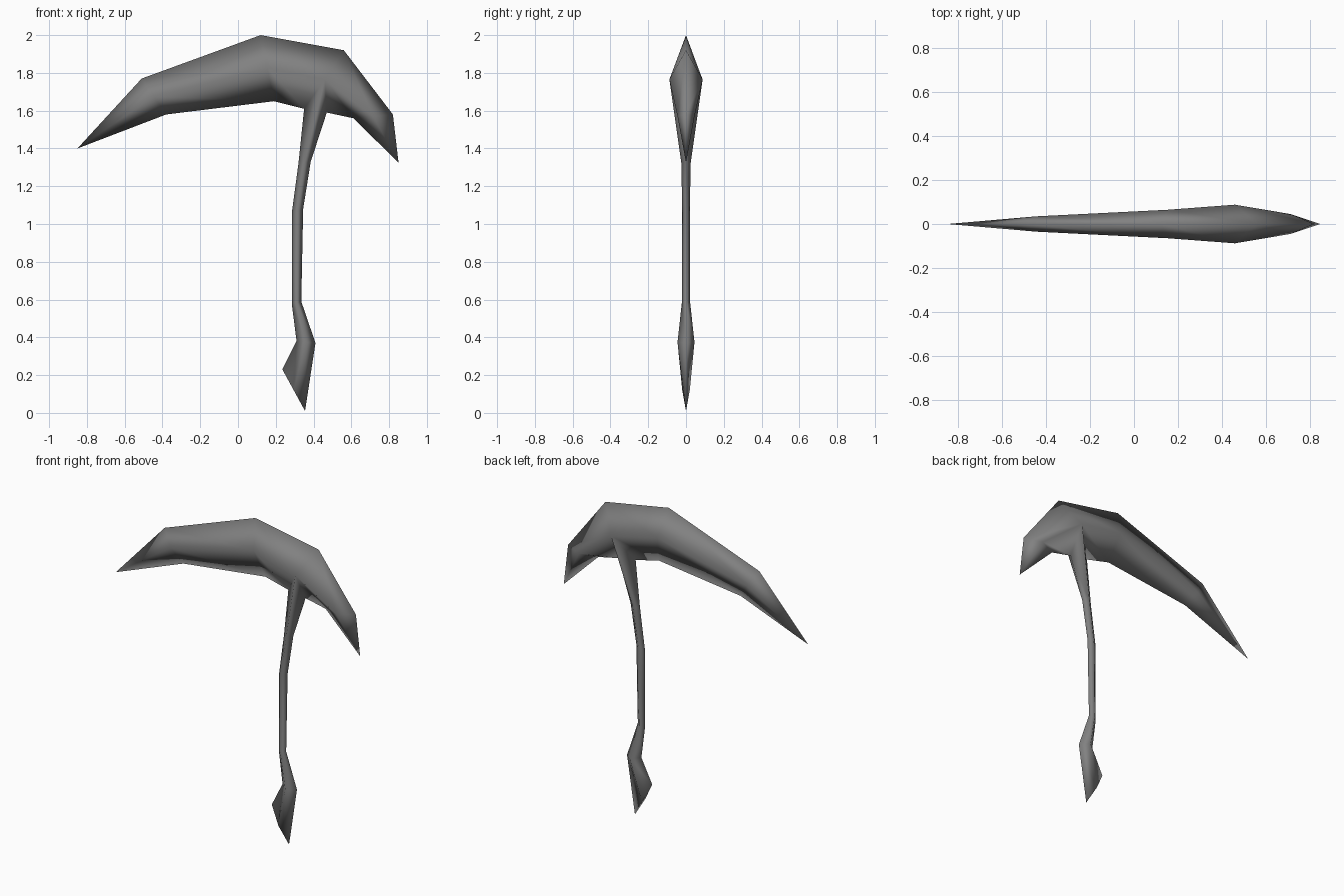
import bpy, bmesh

if "Cube" in bpy.data.objects:
    bpy.data.objects.remove(bpy.data.objects["Cube"])

# One dull iron colour
iron = bpy.data.materials.new("dull_iron")
iron.diffuse_color = (0.22, 0.22, 0.22, 1)
iron.use_nodes = True
iron.node_tree.nodes["Principled BSDF"].inputs["Base Color"].default_value = iron.diffuse_color

bm = bmesh.new()


def ring(a, b, w):
    """Diamond section: edge a, front, edge b, back (a and b are x, z points)."""
    mx, mz = (a[0] + b[0]) / 2, (a[1] + b[1]) / 2
    return [bm.verts.new(p) for p in ((a[0], 0, a[1]), (mx, -w, mz),
                                      (b[0], 0, b[1]), (mx, w, mz))]


def bridge(r, s, sides=range(4)):
    for i in sides:
        j = (i + 1) % 4
        bm.faces.new((r[i], r[j], s[j], s[i]))


def point(r, p):
    tip = bm.verts.new((p[0], 0, p[1]))
    for i in range(4):
        bm.faces.new((r[i], r[(i + 1) % 4], tip))


# Curved head: long pick on the left, short beak on the right
pick = ring((-0.51, 1.77), (-0.38, 1.58), 0.035)
crown = ring((0.12, 2.0), (0.19, 1.65), 0.065)
beak = ring((0.82, 1.58), (0.61, 1.56), 0.045)
point(pick, (-0.85, 1.40))
bridge(pick, crown)
point(beak, (0.85, 1.325))

# Fork where the head and the handle share their side corners
top = bm.verts.new((0.56, 0, 1.92))
front, back = (bm.verts.new((0.46, y, 1.765)) for y in (-0.088, 0.088))
left = bm.verts.new((0.35, 0, 1.61))
right = bm.verts.new((0.47, 0, 1.59))
bridge(crown, [top, front, left, back])
bridge([top, front, right, back], beak)

# Handle, ending in a slanted pommel
prev = [left, front, right, back]
for a, b, w in (((0.32, 1.32), (0.385, 1.33), 0.025),
                ((0.285, 1.06), (0.345, 1.08), 0.02),
                ((0.285, 0.575), (0.335, 0.59), 0.022),
                ((0.31, 0.38), (0.41, 0.37), 0.045),
                ((0.235, 0.23), (0.355, 0.01), 0.02)):
    cur = ring(a, b, w)
    bridge(prev, cur)
    prev = cur
bm.faces.new(prev)

bmesh.ops.recalc_face_normals(bm, faces=bm.faces)
for f in bm.faces:
    f.smooth = True
bm.normal_update()

mesh = bpy.data.meshes.new("pickaxe")
bm.to_mesh(mesh)
bm.free()
mesh.materials.append(iron)
bpy.context.collection.objects.link(bpy.data.objects.new("pickaxe", mesh))
